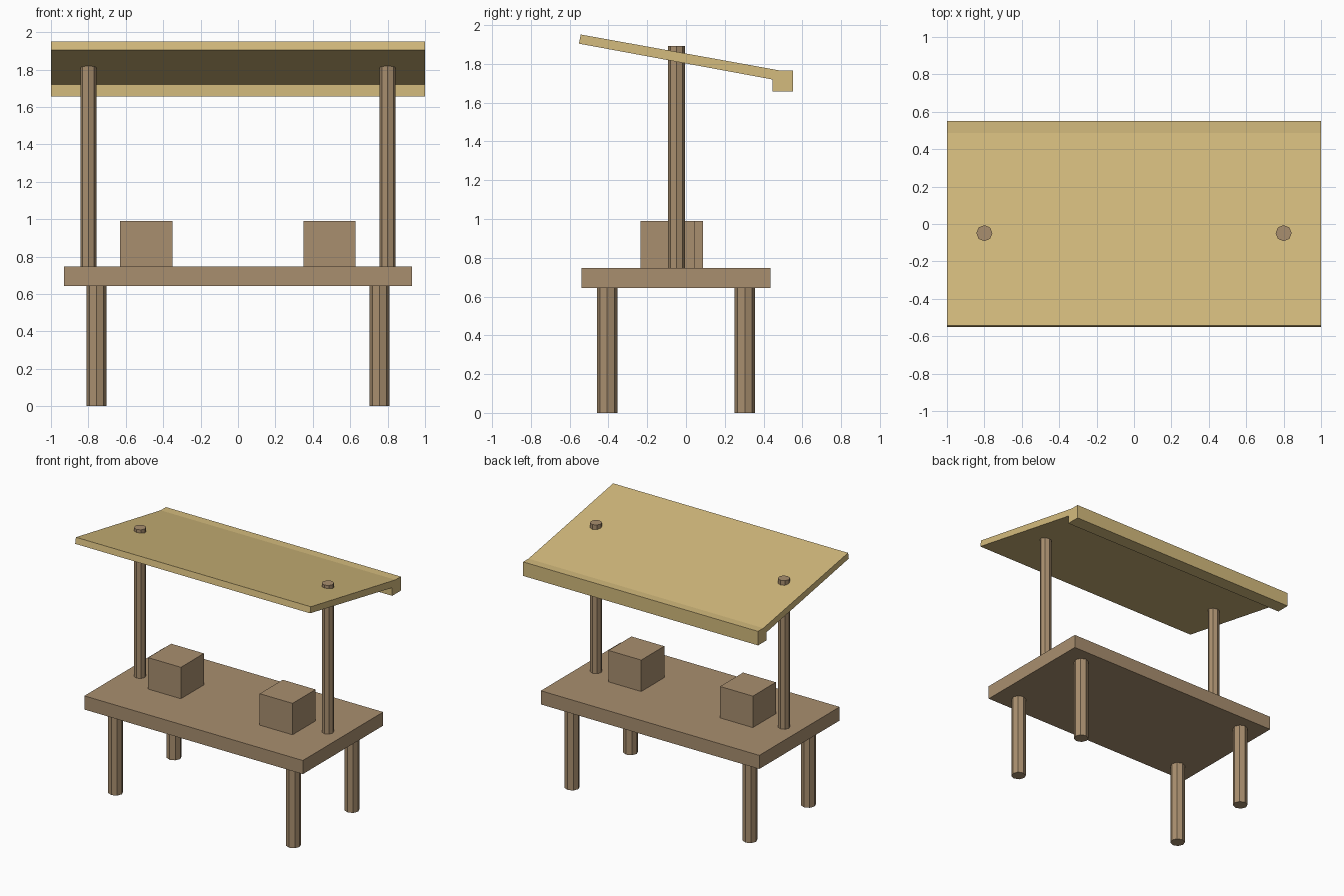
import bpy, bmesh
from mathutils import Matrix

if "Cube" in bpy.data.objects:
    bpy.data.objects.remove(bpy.data.objects["Cube"])


def material(name, rgb):
    m = bpy.data.materials.new(name)
    lin = [(c / 255 / 12.92 if c / 255 <= 0.04045 else ((c / 255 + 0.055) / 1.055) ** 2.4) for c in rgb]
    m.diffuse_color = (*lin, 1)
    m.use_nodes = True
    m.node_tree.nodes["Principled BSDF"].inputs["Base Color"].default_value = m.diffuse_color
    return m


wood = material("brown wood", (169, 143, 111))
straw = material("straw yellow", (212, 187, 125))


def finish(name, bm, mat):
    bmesh.ops.recalc_face_normals(bm, faces=bm.faces)
    me = bpy.data.meshes.new(name)
    bm.to_mesh(me)
    bm.free()
    me.materials.append(mat)
    bpy.context.collection.objects.link(bpy.data.objects.new(name, me))


def box(name, x0, x1, y0, y1, z0, z1, mat):
    bm = bmesh.new()
    size = Matrix.Diagonal((x1 - x0, y1 - y0, z1 - z0, 1))
    centre = Matrix.Translation(((x0 + x1) / 2, (y0 + y1) / 2, (z0 + z1) / 2))
    bmesh.ops.create_cube(bm, size=1, matrix=centre @ size)
    finish(name, bm, mat)


def pole(name, x, y, r, z0, z1, mat):
    bm = bmesh.new()
    bmesh.ops.create_cone(bm, cap_ends=True, segments=8, radius1=r, radius2=r, depth=z1 - z0,
                          matrix=Matrix.Translation((x, y, (z0 + z1) / 2)))
    finish(name, bm, mat)


# Counter top
box("table_top", -0.93, 0.93, -0.54, 0.437, 0.643, 0.748, wood)

# Legs and roof posts, mirrored left and right
for side, s in (("left", -1), ("right", 1)):
    pole(f"front_leg_{side}", s * 0.757, -0.407, 0.053, 0, 0.65, wood)
    pole(f"back_leg_{side}", s * 0.757, 0.304, 0.053, 0, 0.65, wood)
    pole(f"roof_post_{side}", s * 0.80, -0.049, 0.043, 0.74, 1.892, wood)

# Crates on the counter
box("crate_left", -0.63, -0.351, -0.193, 0.087, 0.745, 0.99, wood)
box("crate_right", 0.349, 0.628, -0.234, 0.046, 0.745, 0.99, wood)

# Sloping roof with a lip along the back, extruded from its side profile
profile = [(-0.543, 1.951), (0.487, 1.765), (0.552, 1.765), (0.552, 1.657),
           (0.447, 1.657), (0.447, 1.719), (-0.552, 1.904)]
bm = bmesh.new()
face = bm.faces.new([bm.verts.new((-1, y, z)) for y, z in profile])
ext = bmesh.ops.extrude_face_region(bm, geom=[face])
bmesh.ops.translate(bm, vec=(2, 0, 0), verts=[v for v in ext["geom"] if isinstance(v, bmesh.types.BMVert)])
if len(bm.faces) < len(profile) + 2:
    bm.faces.new([v for v in bm.verts if v.co.x < 0])
finish("roof", bm, straw)
